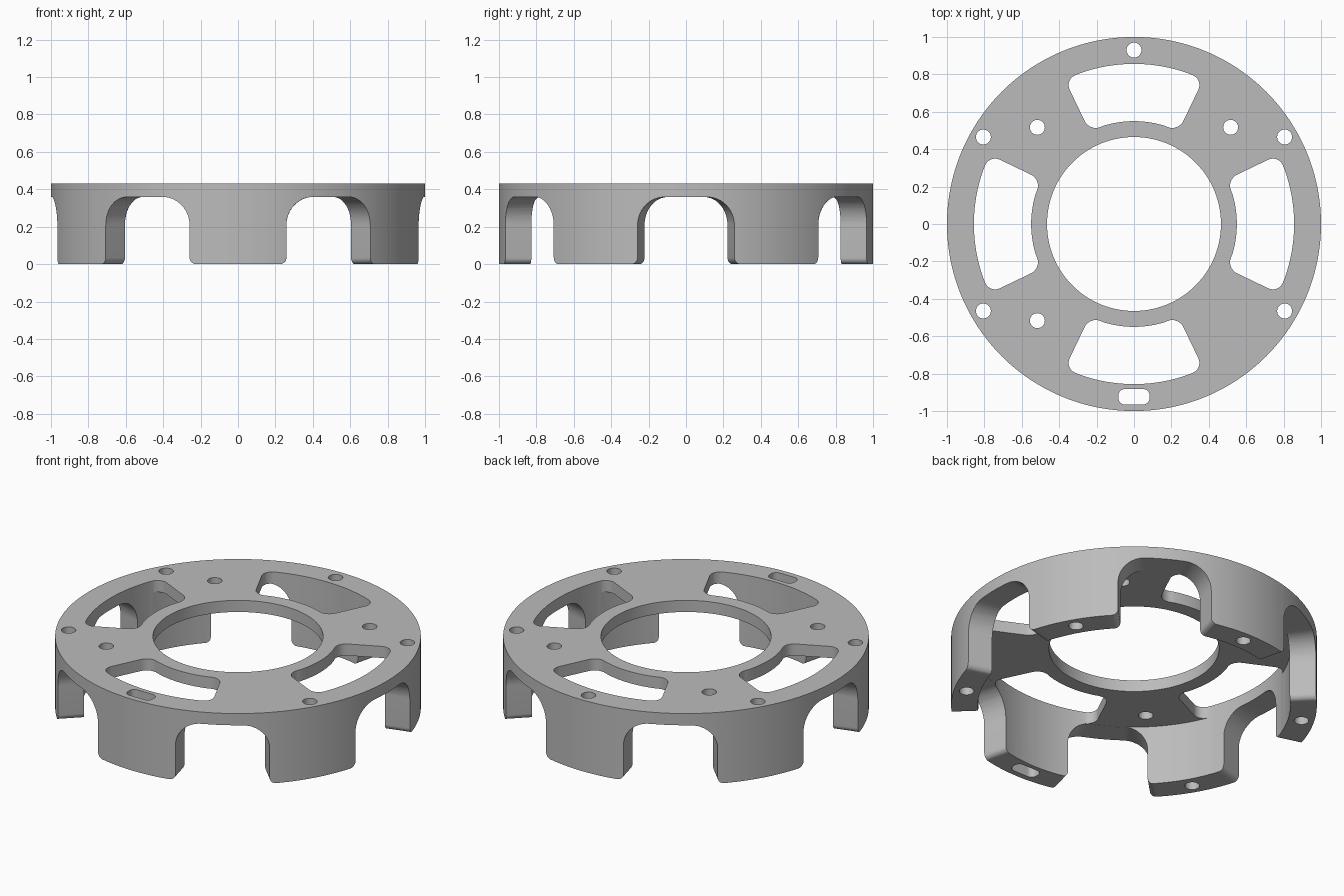
import bpy, bmesh
from math import sin, cos, pi, radians

if "Cube" in bpy.data.objects:
    bpy.data.objects.remove(bpy.data.objects["Cube"])

TOP, UNDER = 0.43, 0.36            # plate faces
OUTER, WALL, BORE = 1.0, 0.855, 0.465

grey = bpy.data.materials.new("plain grey")
grey.use_nodes = True
colour = (0.5, 0.5, 0.5, 1)
grey.diffuse_color = colour
grey.node_tree.nodes["Principled BSDF"].inputs["Base Color"].default_value = colour


def polar(r, a, z=0):
    return (r * cos(a), r * sin(a), z)


def finish(name, bm):
    bmesh.ops.recalc_face_normals(bm, faces=bm.faces)
    mesh = bpy.data.meshes.new(name)
    bm.to_mesh(mesh)
    bm.free()
    mesh.materials.append(grey)
    obj = bpy.data.objects.new(name, mesh)
    bpy.context.collection.objects.link(obj)
    return obj


def bridge(name, loop_a, loop_b, corners=(), radius=0):
    """Solid between two matching closed loops, some side edges rounded."""
    bm = bmesh.new()
    a = [bm.verts.new(p) for p in loop_a]
    b = [bm.verts.new(p) for p in loop_b]
    bm.faces.new(a)
    bm.faces.new(b)
    for i in range(len(a)):
        bm.faces.new((a[i - 1], a[i], b[i], b[i - 1]))
    if corners:
        edges = [bm.edges.get((a[i], b[i])) for i in corners]
        bmesh.ops.bevel(bm, geom=edges, offset=radius, segments=8,
                        profile=0.5, affect='EDGES', clamp_overlap=False)
    return finish(name, bm)


def upright(name, outline, **kw):
    return bridge(name, [(x, y, -0.1) for x, y in outline],
                  [(x, y, 0.6) for x, y in outline], **kw)


def hole(x, y, r=0.04, n=32):
    return upright("hole_cutter", [(x + r * cos(2 * pi * i / n), y + r * sin(2 * pi * i / n))
                                   for i in range(n)])


def arch(centre):
    """Gap between legs: rounded top, sides flaring at the leg's bottom corners."""
    half, big, small = radians(15), 0.15, 0.035
    top = UNDER - 0.001
    side = [(half + small, -0.1)]
    side += [(half + small - small * sin(t), small - small * cos(t))
             for t in (pi / 2 * i / 6 for i in range(7))]
    side += [(half - big + big * cos(t), top - big + big * sin(t))
             for t in (pi / 2 * i / 12 for i in range(13))]
    outline = side + [(-s, z) for s, z in reversed(side)]
    return bridge("arch_cutter", [polar(0.8, centre + s, z) for s, z in outline],
                  [polar(1.15, centre + s, z) for s, z in outline])


def window(centre):
    """Wedge-shaped opening with rounded corners."""
    half, n = radians(25.6), 20
    outline = []
    for r, sign in ((0.55, 1), (WALL + 0.001, -1)):
        inner = half - 0.085 / r
        angles = [-half] + [inner * (2 * i / n - 1) for i in range(n + 1)] + [half]
        outline += [polar(r, centre + sign * a)[:2] for a in angles]
    return upright("window_cutter", outline,
                   corners=(0, n + 2, n + 3, 2 * n + 5), radius=0.06)


# Flat plate and skirt as one turned body
profile = [(BORE, UNDER), (WALL, UNDER), (WALL, 0), (OUTER, 0), (OUTER, TOP), (BORE, TOP)]
SEG = 192
bm = bmesh.new()
rings = [[bm.verts.new(polar(r, 2 * pi * i / SEG, z)) for r, z in profile] for i in range(SEG)]
for i in range(SEG):
    for j in range(len(profile)):
        bm.faces.new((rings[i - 1][j - 1], rings[i - 1][j], rings[i][j], rings[i][j - 1]))
body = finish("ring_mount", bm)

# Arches leave six legs; windows open the plate
cutters = [arch(radians(60 * k)) for k in range(6)]
cutters += [window(radians(90 * k)) for k in range(4)]

# Holes through five legs, three holes in the plate
cutters += [hole(*polar(0.93, radians(a))[:2]) for a in (30, 90, 150, 210, 330)]
cutters += [hole(x, y) for x, y in ((0.517, 0.517), (-0.517, 0.517), (-0.517, -0.517))]

# Slot through the front leg
cutters.append(upright("slot_cutter", [(-0.083, -0.965), (0.083, -0.965),
                                       (0.083, -0.883), (-0.083, -0.883)],
                       corners=range(4), radius=0.033))

bpy.context.view_layer.objects.active = body
body.select_set(True)
for cutter in cutters:
    cutter.hide_render = True
    mod = body.modifiers.new("cut", 'BOOLEAN')
    mod.operation = 'DIFFERENCE'
    mod.solver = 'EXACT'
    mod.object = cutter
    bpy.ops.object.modifier_apply(modifier=mod.name)
    bpy.data.objects.remove(cutter)

bpy.ops.object.shade_smooth_by_angle(angle=radians(30))
